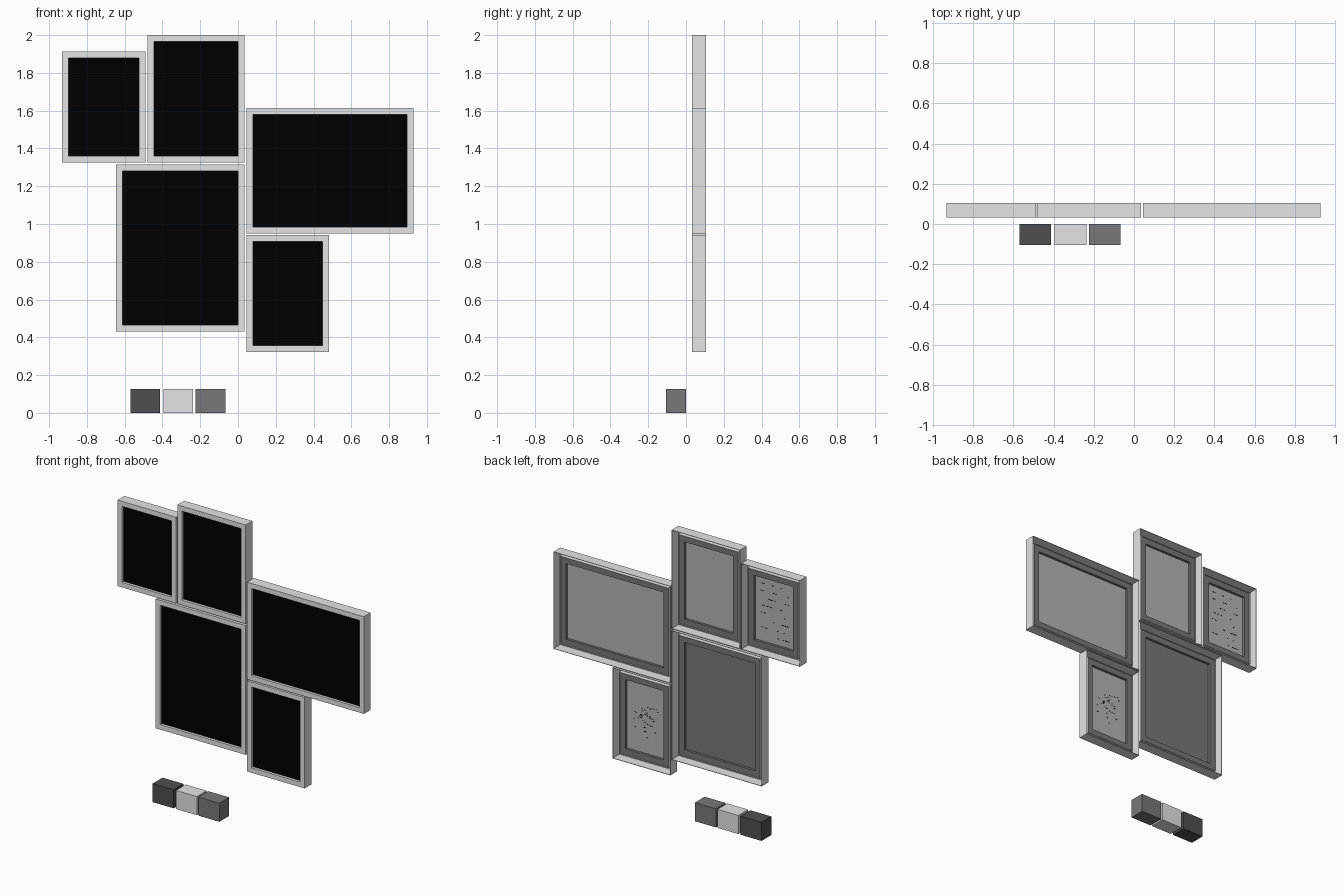
import bpy
import bmesh
import random
from math import cos, sin, tau

cube = bpy.data.objects.get("Cube")
if cube:
    bpy.data.objects.remove(cube, do_unlink=True)


def material(name, value):
    mat = bpy.data.materials.new(name)
    mat.use_nodes = True
    colour = (value, value, value, 1)
    mat.diffuse_color = colour
    mat.node_tree.nodes["Principled BSDF"].inputs["Base Color"].default_value = colour
    return mat


light = material("light_grey", 0.78)
mid = material("mid_grey", 0.19)
dark = material("dark_grey", 0.078)
pale = material("print_grey", 0.46)
black = material("black_glass", 0.0)


def boxes(name, extents, mat):
    """One object made of axis-aligned boxes given as (low, high) corners."""
    bm = bmesh.new()
    for low, high in extents:
        for v in bmesh.ops.create_cube(bm, size=1)["verts"]:
            v.co = [(a + b) / 2 + c * (b - a) for a, b, c in zip(low, high, v.co)]
    return finish(name, bm, [mat])


def finish(name, bm, mats):
    mesh = bpy.data.meshes.new(name)
    bm.to_mesh(mesh)
    bm.free()
    for mat in mats:
        mesh.materials.append(mat)
    obj = bpy.data.objects.new(name, mesh)
    bpy.context.collection.objects.link(obj)
    return obj


def sweep(name, rect, profile, mats, closed):
    """Run a profile of (inset, y) points around a rectangle with mitred corners."""
    x0, x1, z0, z1 = rect
    bm = bmesh.new()
    rings = []
    for d, y in profile:
        corners = [(x0 + d, z0 + d), (x1 - d, z0 + d), (x1 - d, z1 - d), (x0 + d, z1 - d)]
        rings.append([bm.verts.new((x, y, z)) for x, z in corners])
    pairs = list(zip(rings, rings[1:]))
    if closed:
        pairs.append((rings[-1], rings[0]))
    for a, b in pairs:
        for i in range(4):
            j = (i + 1) % 4
            bm.faces.new((a[i], b[i], b[j], a[j]))
    if not closed:
        # the print fills the mat opening
        bm.faces.new(rings[-1][::-1]).material_index = 1
    return finish(name, bm, mats)


# Open-backed channel: outer wall, front lip and inner tube around the opening
FRONT, BACK, TUBE, LIP, WALL = 0.032, 0.105, 0.08, 0.034, 0.003
PRINT = 0.056
frame_profile = [
    (0, FRONT), (0, BACK), (WALL, BACK), (WALL, FRONT + WALL),
    (LIP - WALL, FRONT + WALL), (LIP - WALL, TUBE), (LIP, TUBE), (LIP, FRONT),
]
mat_profile = [(LIP, 0.073), (0.074, 0.073), (0.074, PRINT)]

# Picture frames: x range, z range, print colour
frames = {
    "upper_right": ((-0.932, -0.49, 1.325, 1.912), pale),
    "top": ((-0.48, 0.035, 1.325, 2.0), pale),
    "wide": ((0.045, 0.928, 0.95, 1.613), pale),
    "large": ((-0.645, 0.035, 0.432, 1.314), mid),
    "lower_left": ((0.045, 0.481, 0.322, 0.941), pale),
}
for label, (rect, print_mat) in frames.items():
    x0, x1, z0, z1 = rect
    sweep(label + "_frame", rect, frame_profile, [light], True)
    sweep(label + "_mat_and_print", rect, mat_profile, [mid, print_mat], False)
    boxes(label + "_glass", [((x0 + LIP, 0.05, z0 + LIP), (x1 - LIP, 0.053, z1 - LIP))], black)


# Faint ink marks showing on the back of two prints
def ink(name, rect, points):
    cx, cz = (rect[0] + rect[1]) / 2, (rect[2] + rect[3]) / 2
    extents = [((cx + x - 0.006, PRINT, cz + z - 0.002), (cx + x + 0.006, PRINT + 0.001, cz + z + 0.002))
               for x, z in points]
    boxes(name, extents, black)


random.seed(4)
rows = [(random.uniform(-0.12, 0.12), (row - 3.5) * 0.05) for row in range(8) for _ in range(5)]
ink("row_ink_marks", frames["upper_right"][0], rows)
spray = []
for _ in range(35):
    angle, radius = random.uniform(0, tau), random.uniform(0.02, 0.11)
    spray.append((radius * cos(angle), 1.2 * radius * sin(angle)))
ink("round_ink_marks", frames["lower_left"][0], spray)

# Row of blocks below the frames
for label, x0, mat in (("right", -0.57, dark), ("middle", -0.395, light), ("left", -0.225, mid)):
    boxes(label + "_block", [((x0, -0.105, 0), (x0 + 0.158, 0, 0.127))], mat)
